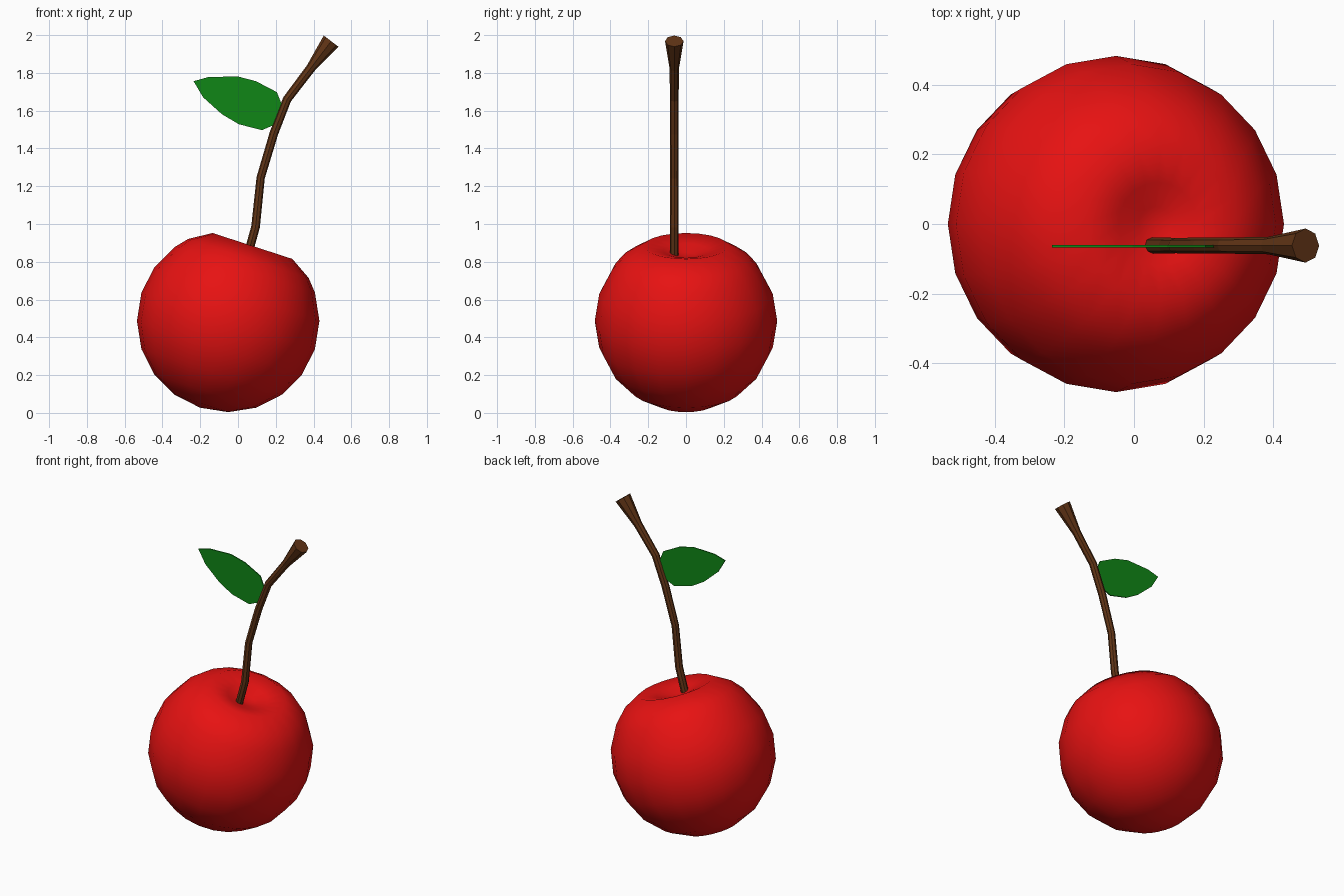
import bpy, bmesh
from math import sin, cos, pi, radians
from mathutils import Vector, Matrix

if "Cube" in bpy.data.objects:
    bpy.data.objects.remove(bpy.data.objects["Cube"])


def material(name, rgb):
    m = bpy.data.materials.new(name)
    m.diffuse_color = (*rgb, 1)
    m.use_nodes = True
    m.node_tree.nodes["Principled BSDF"].inputs["Base Color"].default_value = m.diffuse_color
    return m


def finish(bm, name, mat, smooth=None):
    bmesh.ops.recalc_face_normals(bm, faces=bm.faces)
    me = bpy.data.meshes.new(name)
    bm.to_mesh(me)
    bm.free()
    ob = bpy.data.objects.new(name, me)
    bpy.context.collection.objects.link(ob)
    me.materials.append(mat)
    if smooth:
        bpy.ops.object.select_all(action='DESELECT')
        ob.select_set(True)
        bpy.context.view_layer.objects.active = ob
        bpy.ops.object.shade_smooth_by_angle(angle=radians(smooth))
    return ob


def loft(bm, rings):
    # skin consecutive rings of points and cap both ends
    loops = [[bm.verts.new(p) for p in ring] for ring in rings]
    for a, b in zip(loops, loops[1:]):
        n = len(a)
        for i in range(n):
            j = (i + 1) % n
            bm.faces.new((a[i], a[j], b[j], b[i]))
    return loops


def cap(bm, loop, tip):
    v = bm.verts.new(tip)
    for i in range(len(loop)):
        bm.faces.new((loop[i], loop[(i + 1) % len(loop)], v))


# Fruit: lathed profile with a dimple, axis leaning 18 degrees to the right
SEG, R = 20, 0.483
profile = [(0.05, 0.365), (0.12, 0.39), (0.222, 0.417)]
profile += [(R * sin(radians(a)), R * cos(radians(a)))
            for a in (44, 54, 72, 90, 108, 126, 144, 162)]
lean = Matrix.Translation((-0.052, 0, 0.487)) @ Matrix.Rotation(radians(18), 4, 'Y')
bm = bmesh.new()
loops = loft(bm, [[lean @ Vector((r * cos(2 * pi * i / SEG), r * sin(2 * pi * i / SEG), h))
                   for i in range(SEG)] for r, h in profile])
cap(bm, loops[0], lean @ Vector((0, 0, 0.355)))
cap(bm, loops[-1], lean @ Vector((0, 0, -R)))
finish(bm, "cherry_fruit", material("red", (0.8, 0.006, 0.006)), 60)

# Stem: octagonal tube along a bent path, flared at the tip
path = [(0.05, 0.83, 0.023), (0.093, 0.985, 0.023), (0.12, 1.245, 0.022),
        (0.19, 1.48, 0.023), (0.26, 1.66, 0.023), (0.385, 1.825, 0.025),
        (0.493, 1.968, 0.049)]
pts = [Vector((x, -0.062, z)) for x, z, _ in path]
rings = []
for k, p in enumerate(pts):
    t = (pts[min(k + 1, len(pts) - 1)] - pts[max(k - 1, 0)]).normalized()
    side = Vector((t.z, 0, -t.x))
    rings.append([p + path[k][2] * (side * cos(pi * i / 4) + Vector((0, 1, 0)) * sin(pi * i / 4))
                  for i in range(8)])
bm = bmesh.new()
loops = loft(bm, rings)
bm.faces.new(loops[0])
bm.faces.new(loops[-1])
finish(bm, "stem", material("brown", (0.12, 0.035, 0.008)))

# Leaf: thin flat outline attached to the stem
outline = [(-0.235, 1.756), (-0.16, 1.777), (-0.005, 1.782), (0.095, 1.756),
           (0.206, 1.698), (0.237, 1.62), (0.187, 1.523), (0.127, 1.497),
           (0.005, 1.528), (-0.085, 1.581), (-0.185, 1.671)]
bm = bmesh.new()
loops = loft(bm, [[(x, y, z) for x, z in outline] for y in (-0.068, -0.061)])
bm.faces.new(loops[0])
bm.faces.new(loops[-1])
finish(bm, "leaf", material("green", (0.005, 0.24, 0.008)))
